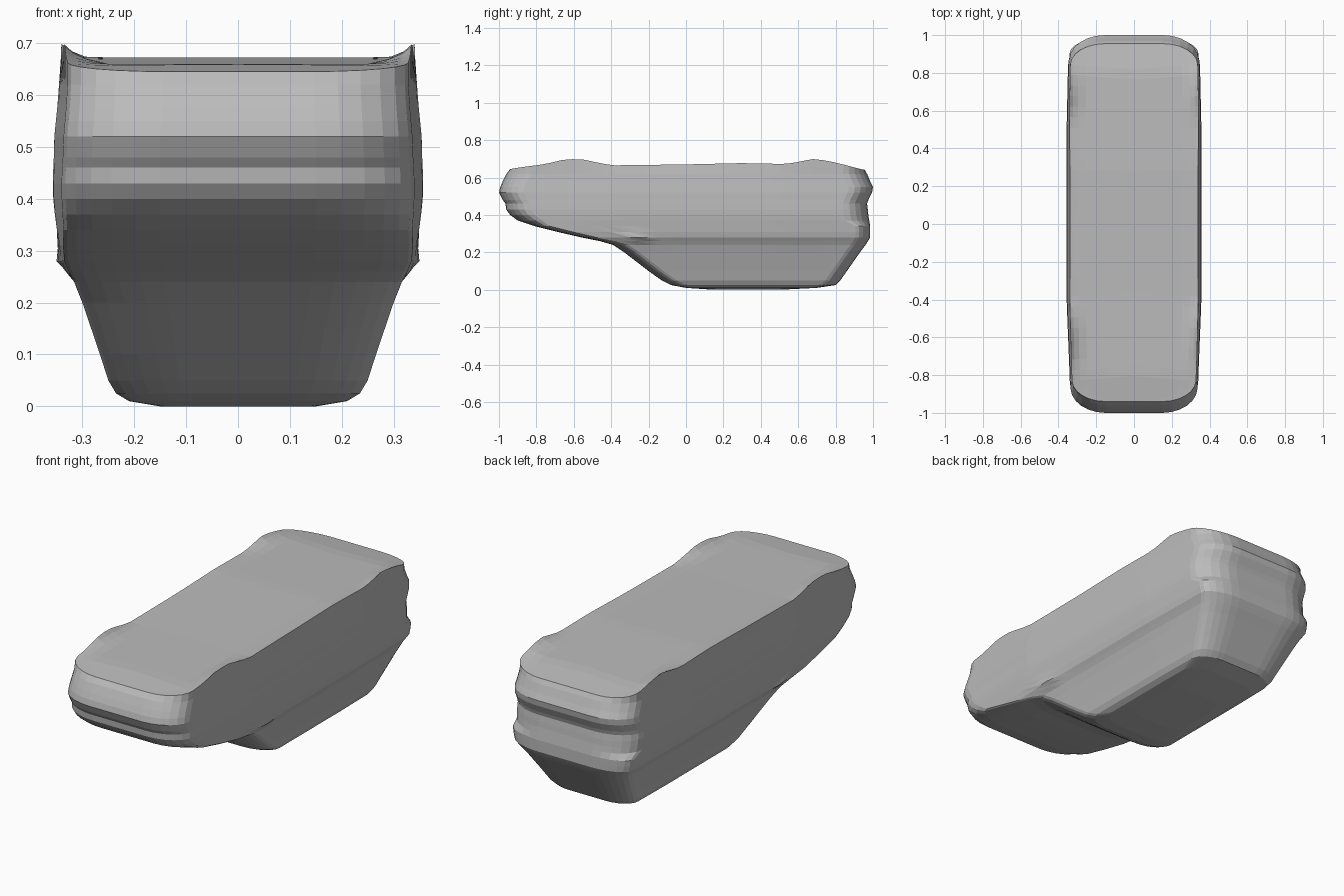
import bpy
import bmesh
from math import sin, cos, pi, exp

cube = bpy.data.objects.get("Cube")
if cube:
    bpy.data.objects.remove(cube, do_unlink=True)

# Horizontal slices of the hull: height, front end, back end, half width
SLICES = [
    (0, .15, .5, .15), (.01, 0, .7, .21), (.025, -.08, .8, .235),
    (.05, -.13, .825, .25), (.1, -.2, .86, .266), (.15, -.265, .895, .283),
    (.2, -.33, .93, .3), (.24, -.39, .96, .315), (.26, -.46, .973, .326),
    (.28, -.56, .985, .338), (.31, -.69, .985, .345), (.34, -.81, .985, .349),
    (.37, -.9, .98, .353), (.4, -.94, .975, .356), (.43, -.962, .972, .357),
    (.46, -.965, .968, .356), (.48, -.98, .975, .355), (.52, -1, .995, .354),
    (.55, -.993, 1, .351), (.58, -.98, .985, .348), (.62, -.96, .968, .345),
]
# Height of the side rim and of the centre line along the length
RIM = [(-.94, .648), (-.75, .672), (-.64, .699), (-.55, .696), (-.4, .665),
       (0, .67), (.3, .677), (.54, .672), (.69, .701), (.8, .68), (.95, .642)]
CENTRE = [(-.94, .645), (-.8, .66), (-.4, .661), (.3, .673), (.8, .665), (.95, .642)]
TAPER = [(-1, .94), (-.8, .955), (-.4, 1), (.5, 1), (.9, .975), (1, .97)]


def lerp(table, t):
    if t <= table[0][0]:
        return table[0][1]
    for (a, u), (b, v) in zip(table, table[1:]):
        if t <= b:
            return u + (v - u) * (t - a) / (b - a)
    return table[-1][1]


def half_ring(front, back, width, depth=.13, corner=6, side=30):
    """Half of a rounded rectangle, from the front centre to the back centre."""
    rx = width * .55
    flat = width - rx

    def end(y, direction):
        pts = [(flat * i / 4, y) for i in range(4)]
        for i in range(corner + 1):
            a = pi / 2 * i / corner
            pts.append((flat + rx * sin(a), y + direction * depth * (1 - cos(a))))
        return pts

    nose, tail = end(front, 1), end(back, -1)[::-1]
    y0, y1 = nose[-1][1], tail[0][1]
    middle = [(width, y0 + (y1 - y0) * i / side) for i in range(1, side)]
    return nose + middle + tail


rows = []
# Flat underside closing on the centre line
z, front, back, width = SLICES[0]
rows.append([(0, y, z) for x, y in half_ring(front, back, width)])

# Hull walls, with a small ridge where the nose meets the belly
for z, front, back, width in SLICES:
    row = []
    for x, y in half_ring(front, back, width, .08 if z < .35 else .13):
        ridge = .012 * exp(-((y + .26) / .07) ** 2 - ((z - .28) / .025) ** 2)
        row.append((x * lerp(TAPER, y) + (ridge if x > .25 else 0), y, z))
    rows.append(row)

# Raised rim and shallow dished top
top = half_ring(-.94, .955, .338, .11)
for scale, blend in ((1, 1), (.95, .6), (.87, .25), (.75, 0), (.4, 0), (0, 0)):
    row = []
    for x, y in top:
        dip = y * (1 - .03 * (1 - scale))
        edge = min(1, (x / .338) ** 3) * blend
        height = lerp(CENTRE, dip) * (1 - edge) + lerp(RIM, dip) * edge
        waist = 1 + .02 * min(1, (y / .7) ** 2)
        row.append((x * scale * waist * lerp(TAPER, y), dip, height))
    rows.append(row)

# Skin the rows, then mirror the half body
bm = bmesh.new()
grid = [[bm.verts.new(p) for p in row] for row in rows]
for low, high in zip(grid, grid[1:]):
    for i in range(len(low) - 1):
        bm.faces.new((low[i], low[i + 1], high[i + 1], high[i]))
bmesh.ops.remove_doubles(bm, verts=bm.verts, dist=.0005)
mirrored = bmesh.ops.duplicate(bm, geom=bm.verts[:] + bm.edges[:] + bm.faces[:])["geom"]
for v in mirrored:
    if isinstance(v, bmesh.types.BMVert):
        v.co.x = -v.co.x
bmesh.ops.remove_doubles(bm, verts=bm.verts, dist=.0005)
bmesh.ops.recalc_face_normals(bm, faces=bm.faces)
mesh = bpy.data.meshes.new("body")
bm.to_mesh(mesh)
bm.free()
body = bpy.data.objects.new("body", mesh)
bpy.context.collection.objects.link(body)

# Plain grey finish
grey = bpy.data.materials.new("plain grey")
grey.use_nodes = True
grey.diffuse_color = (.5, .5, .5, 1)
grey.node_tree.nodes["Principled BSDF"].inputs["Base Color"].default_value = (.5, .5, .5, 1)
mesh.materials.append(grey)
